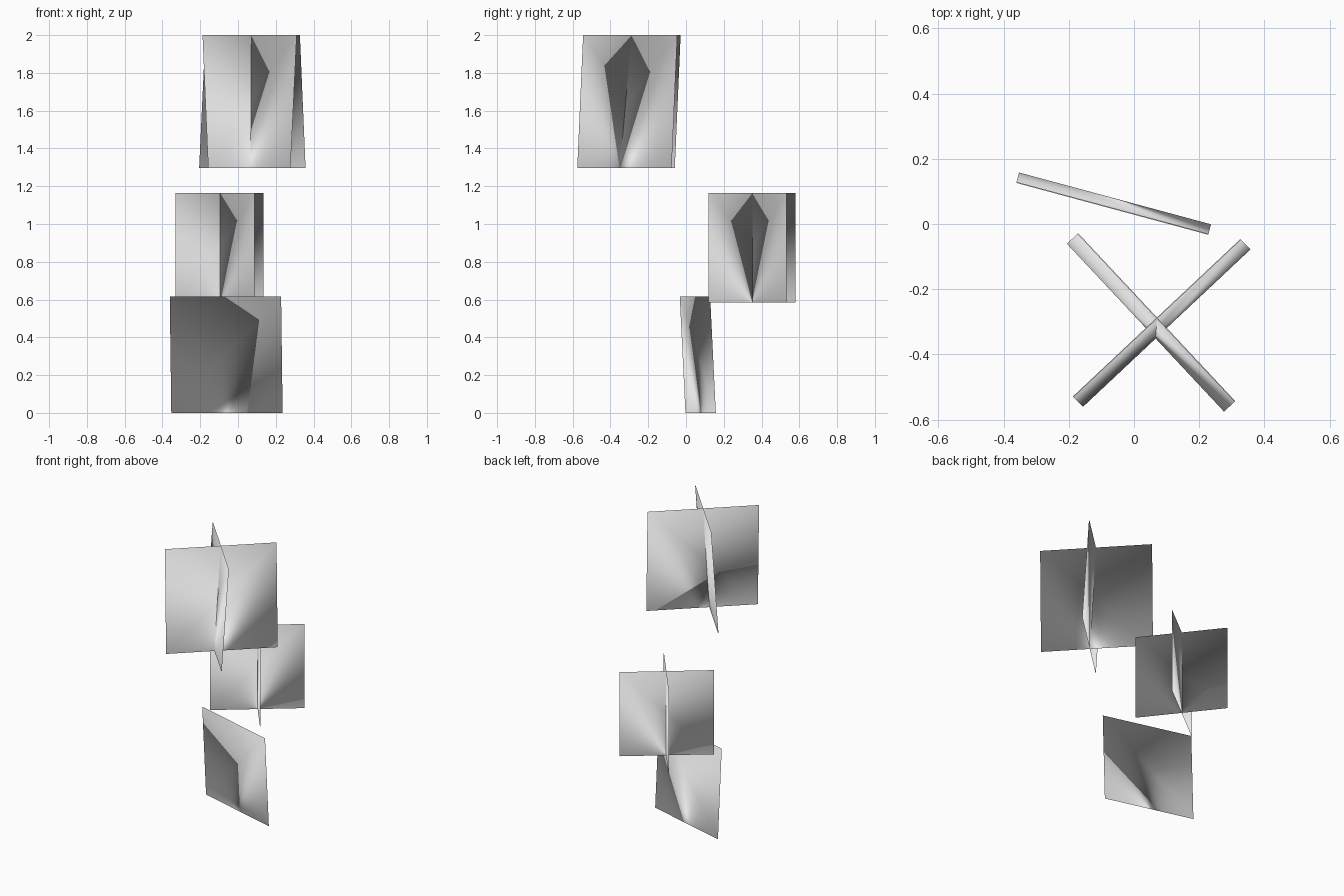
import bpy
from mathutils import Vector

default_cube = bpy.data.objects.get("Cube")
if default_cube:
    bpy.data.objects.remove(default_cube, do_unlink=True)

HALF_THICKNESS = 0.001
UPWARD_BIAS = 1.4  # how strongly the soft shading turns towards the sky

grey = bpy.data.materials.new("light_grey")
grey.use_nodes = True
colour = (0.8, 0.8, 0.8, 1.0)
grey.diffuse_color = colour
grey.node_tree.nodes["Principled BSDF"].inputs["Base Color"].default_value = colour


def add_panel(name, root, left, right, height, lean=(0.0, 0.0)):
    """A two-sided card whose shading fans out from root, like a foliage card.

    left and right are the ends of its bottom edge; lean shifts the top edge.
    """
    rise = Vector((*lean, height))
    bottom_left = Vector((*left, root.z))
    bottom_right = Vector((*right, root.z))
    corners = [bottom_left, bottom_right, bottom_right + rise, bottom_left + rise]
    offset = (bottom_right - bottom_left).cross(rise).normalized() * HALF_THICKNESS
    verts = [c + offset for c in corners] + [c - offset for c in corners]

    mesh = bpy.data.meshes.new(name)
    mesh.from_pydata(verts, [], [(0, 1, 2, 3), (4, 7, 6, 5)])
    mesh.shade_smooth()

    # Both sides share normals that radiate from the root
    fan = [c - root for c in corners]
    normals = [Vector((f.x, f.y, f.z * UPWARD_BIAS)).normalized() for f in fan]
    mesh.normals_split_custom_set_from_vertices(normals * 2)

    mesh.materials.append(grey)
    bpy.context.collection.objects.link(bpy.data.objects.new(name, mesh))


# Upper crossed pair, tipped backwards
upper_root = Vector((0.07, -0.288, 1.297))
add_panel("upper_panel_a", upper_root, (-0.205, -0.06), (0.277, -0.575), 0.703, (0.033, 0.031))
add_panel("upper_panel_b", upper_root, (-0.157, -0.56), (0.357, -0.077), 0.703, (-0.03, 0.03))

# Middle crossed pair, upright
middle_root = Vector((-0.096, 0.35, 0.585))
add_panel("middle_panel_a", middle_root, (-0.275, 0.58), (0.087, 0.12), 0.58)
add_panel("middle_panel_b", middle_root, (-0.33, 0.168), (0.135, 0.53), 0.58)

# Single lower panel, tipped forwards
lower_root = Vector((-0.065, 0.048, 0.0))
add_panel("lower_panel", lower_root, (-0.353, 0.157), (0.236, -0.002), 0.615, (-0.008, -0.03))
